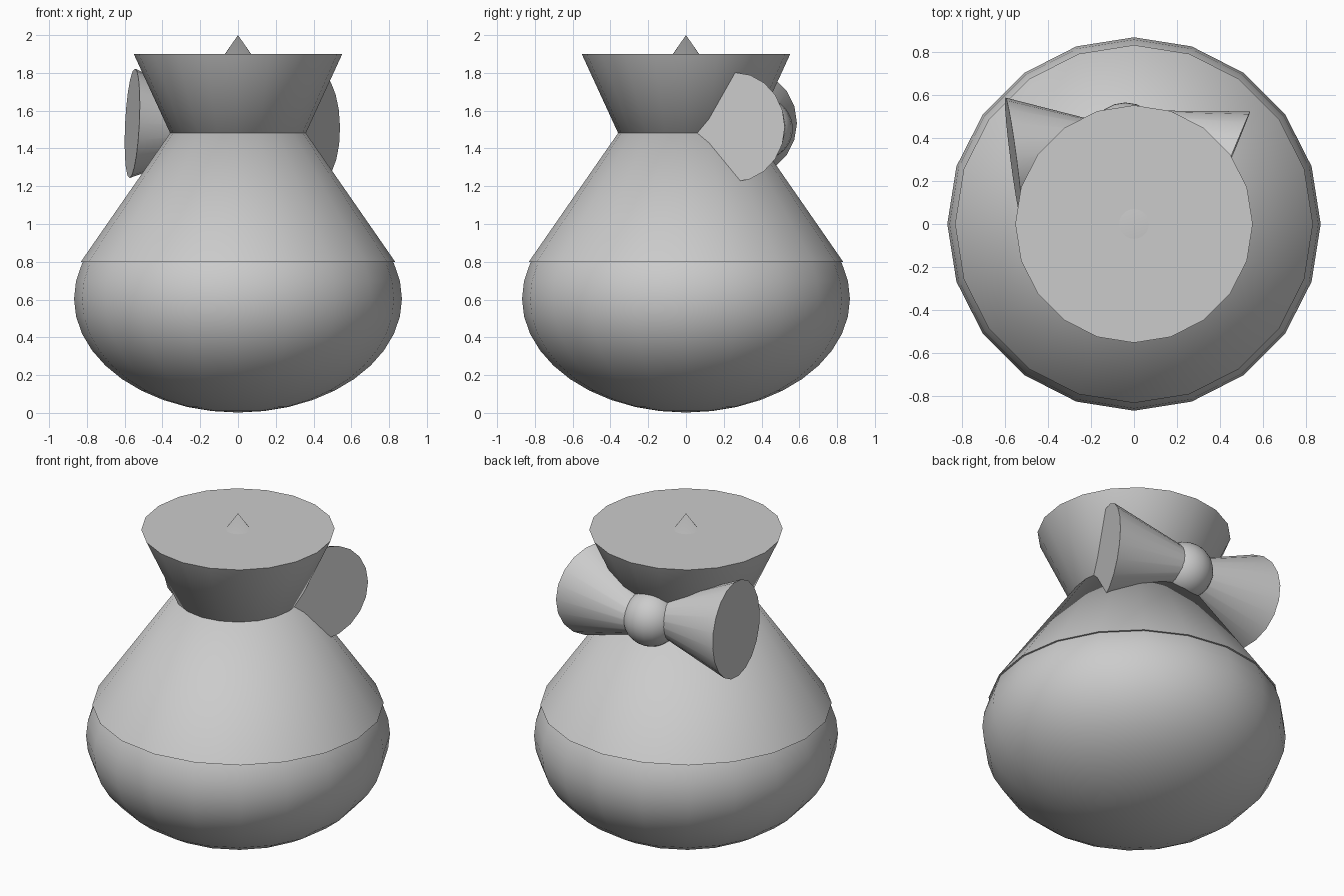
import bpy
from mathutils import Vector

if "Cube" in bpy.data.objects:
    bpy.data.objects.remove(bpy.data.objects["Cube"])

SIDES = 20


def finish(name):
    ob = bpy.context.object
    ob.name = name
    bpy.ops.object.transform_apply(location=False, rotation=True, scale=True)
    bpy.ops.object.shade_smooth_by_angle(angle=0.7)
    return ob


def ball(name, loc, radii):
    bpy.ops.mesh.primitive_uv_sphere_add(segments=SIDES, ring_count=SIDES, radius=1, location=loc)
    bpy.context.object.scale = radii
    return finish(name)


def cone(name, base, tip, r_base, r_tip=0.0):
    # cone running from the wide base centre to the narrow tip centre
    base, tip = Vector(base), Vector(tip)
    axis = tip - base
    bpy.ops.mesh.primitive_cone_add(vertices=SIDES, radius1=r_base, radius2=r_tip,
                                    depth=axis.length, location=(base + tip) / 2)
    ob = bpy.context.object
    if abs(axis.z) > 0.99 * axis.length:
        ob.rotation_euler = (0, 0, 0) if axis.z > 0 else (3.14159265, 0, 0)
    else:
        ob.rotation_euler = axis.to_track_quat('Z', 'Y').to_euler()
    return finish(name)


# sack: round belly, tapering upper part, flared gathered mouth
ball("sack_belly", (0, 0, 0.605), (0.868, 0.868, 0.603))
cone("sack_shoulder", (0, 0, 0.8), (0, 0, 2.0), 0.832)
cone("sack_mouth", (0, 0, 1.9), (0, 0, 0.7), 0.552)

# bow at the back: knot and two loops with open ends facing outward
ball("bow_knot", (-0.04, 0.40, 1.505), (0.165, 0.165, 0.165))
for name, centre, inward in (
    ("bow_loop_left", (-0.56, 0.30, 1.533), (0.99, 0.13, -0.05)),
    ("bow_loop_right", (0.43, 0.255, 1.513), (-0.925, 0.38, -0.01)),
):
    centre = Vector(centre)
    cone(name, centre, centre + Vector(inward).normalized() * 0.6, 0.29, 0.05)
